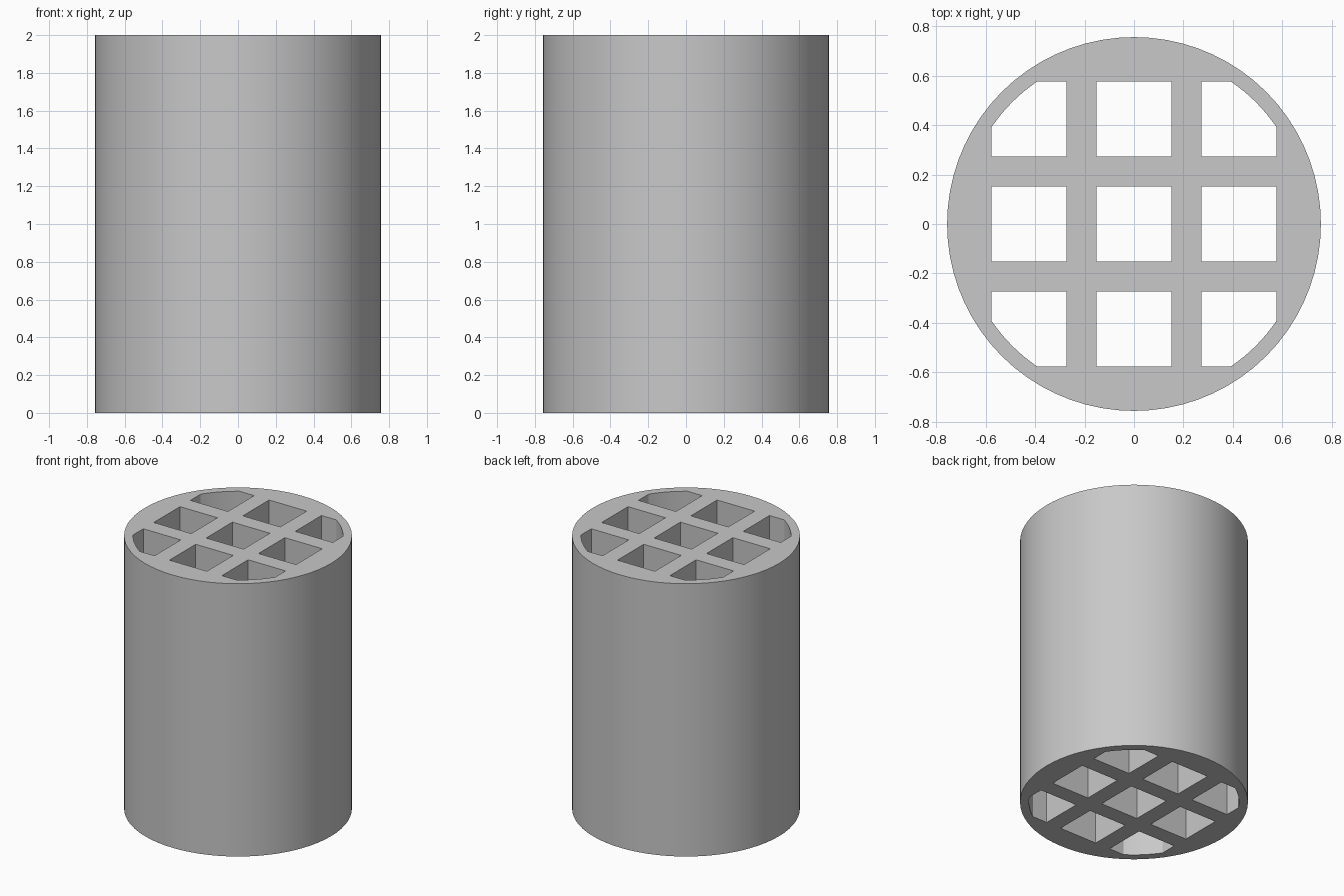
import bpy
import bmesh
from mathutils import Matrix

HEIGHT = 2.0
OUTER_R = 0.757
INNER_R = 0.698
CELL = 0.304
PITCH = 0.425
SEGMENTS = 72

default = bpy.data.objects.get("Cube")
if default:
    bpy.data.objects.remove(default, do_unlink=True)


def make_object(name, bm):
    mesh = bpy.data.meshes.new(name)
    bm.to_mesh(mesh)
    bm.free()
    obj = bpy.data.objects.new(name, mesh)
    bpy.context.collection.objects.link(obj)
    return obj


def cylinder(name, radius, height):
    bm = bmesh.new()
    bmesh.ops.create_cone(bm, cap_ends=True, segments=SEGMENTS, radius1=radius,
                          radius2=radius, depth=height,
                          matrix=Matrix.Translation((0, 0, HEIGHT / 2)))
    return make_object(name, bm)


def apply_boolean(obj, other, operation):
    mod = obj.modifiers.new(operation.lower(), 'BOOLEAN')
    mod.operation = operation
    mod.solver = 'EXACT'
    mod.object = other
    bpy.context.view_layer.update()
    evaluated = obj.evaluated_get(bpy.context.evaluated_depsgraph_get())
    mesh = bpy.data.meshes.new_from_object(evaluated)
    obj.modifiers.clear()
    obj.data = mesh
    bpy.data.objects.remove(other, do_unlink=True)


# Three by three square channels
bm = bmesh.new()
for col in (-1, 0, 1):
    for row in (-1, 0, 1):
        place = Matrix.Translation((col * PITCH, row * PITCH, HEIGHT / 2))
        size = Matrix.Diagonal((CELL, CELL, HEIGHT + 0.2, 1))
        bmesh.ops.create_cube(bm, size=1, matrix=place @ size)
channels = make_object("channel_cutter", bm)
channels.hide_render = True

# Corner channels are rounded off to leave a wall inside the rim
limit = cylinder("channel_limit", INNER_R, HEIGHT + 0.4)
limit.hide_render = True
apply_boolean(channels, limit, 'INTERSECT')

# Solid cylinder with the channels cut right through
body = cylinder("channelled_cylinder", OUTER_R, HEIGHT)
apply_boolean(body, channels, 'DIFFERENCE')
body.data.name = "channelled_cylinder"

# Plain grey material
grey = bpy.data.materials.new("light_grey")
grey.use_nodes = True
colour = (0.58, 0.58, 0.58, 1)
grey.diffuse_color = colour
grey.node_tree.nodes["Principled BSDF"].inputs["Base Color"].default_value = colour
body.data.materials.clear()
body.data.materials.append(grey)

# Smooth round walls, crisp edges
bpy.ops.object.select_all(action='DESELECT')
body.select_set(True)
bpy.context.view_layer.objects.active = body
bpy.ops.object.shade_smooth_by_angle(angle=0.35)
